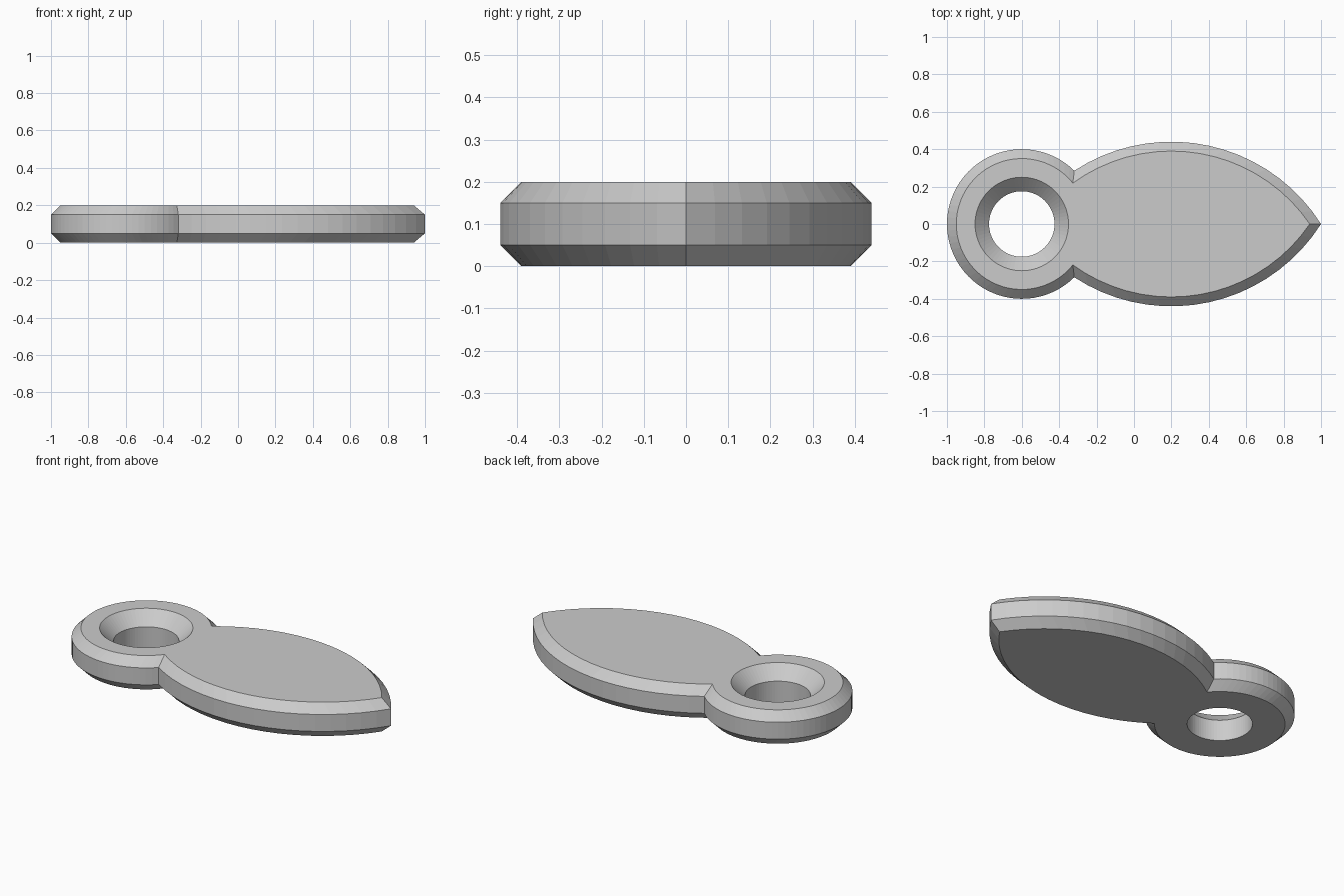
import bpy, bmesh
from math import sin, cos, pi, atan2, sqrt
from mathutils import Vector
from mathutils.geometry import intersect_sphere_sphere_2d

cube = bpy.data.objects.get("Cube")
if cube:
    bpy.data.objects.remove(cube)

HEIGHT, CHAMFER = 0.2, 0.05
RING_CENTRE, RING_R = Vector((-0.6, 0)), 0.4
LEAF_CENTRE, LEAF_R = Vector((0.2, -0.507)), 0.947
HOLE_R, SINK_R = 0.175, 0.25


def arc(centre, radius, start, end, steps):
    """Points along an arc, both ends included."""
    angles = [start + (end - start) * i / steps for i in range(steps + 1)]
    return [centre + radius * Vector((cos(a), sin(a))) for a in angles]


def outline(inset):
    """Leaf joined to a round eyelet, moved inward by inset."""
    ring_r, leaf_r = RING_R - inset, LEAF_R - inset
    notch = max(intersect_sphere_sphere_2d(RING_CENTRE, ring_r, LEAF_CENTRE, leaf_r),
                key=lambda p: p.y)
    tip = Vector((sqrt(leaf_r ** 2 - LEAF_CENTRE.y ** 2), -LEAF_CENTRE.y))
    to_leaf, to_ring = notch - LEAF_CENTRE, notch - RING_CENTRE
    half = arc(LEAF_CENTRE, leaf_r, atan2(tip.y, tip.x), atan2(to_leaf.y, to_leaf.x), 18)
    half += arc(RING_CENTRE, ring_r, atan2(to_ring.y, to_ring.x), pi, 27)[1:]
    return half + [Vector((p.x, -p.y)) for p in half[-2:0:-1]]


def add_loop(bm, points, z):
    return [bm.verts.new((p.x, p.y, z)) for p in points]


def skin(bm, loops):
    """Walls between successive loops of equal length."""
    for low, high in zip(loops, loops[1:]):
        n = len(low)
        for i in range(n):
            j = (i + 1) % n
            bm.faces.new((low[i], low[j], high[j], high[i]))


def cap(bm, *loops):
    """Flat face bounded by the outline and the hole."""
    edges = [bm.edges.get((a, b)) for l in loops for a, b in zip(l, l[1:] + l[:1])]
    bmesh.ops.triangle_fill(bm, use_beauty=True, use_dissolve=False, edges=edges)


bm = bmesh.new()
# Chamfered outer wall
outer = [add_loop(bm, outline(d), z) for d, z in
         ((CHAMFER, 0), (0, CHAMFER), (0, HEIGHT - CHAMFER), (CHAMFER, HEIGHT))]
skin(bm, outer)
# Countersunk through hole
hole = [add_loop(bm, arc(RING_CENTRE, r, 0, 2 * pi, 72)[:-1], z) for r, z in
        ((HOLE_R, 0), (HOLE_R, HEIGHT - SINK_R + HOLE_R), (SINK_R, HEIGHT))]
skin(bm, hole)
# Bottom and top faces
cap(bm, outer[0], hole[0])
cap(bm, outer[-1], hole[-1])
bmesh.ops.recalc_face_normals(bm, faces=bm.faces)

mesh = bpy.data.meshes.new("leaf_tag")
bm.to_mesh(mesh)
bm.free()
tag = bpy.data.objects.new("leaf_tag", mesh)
bpy.context.collection.objects.link(tag)

# Plain grey finish
grey = bpy.data.materials.new("light_grey")
grey.use_nodes = True
colour = (0.6, 0.6, 0.6, 1)
grey.diffuse_color = colour
grey.node_tree.nodes["Principled BSDF"].inputs["Base Color"].default_value = colour
mesh.materials.append(grey)
